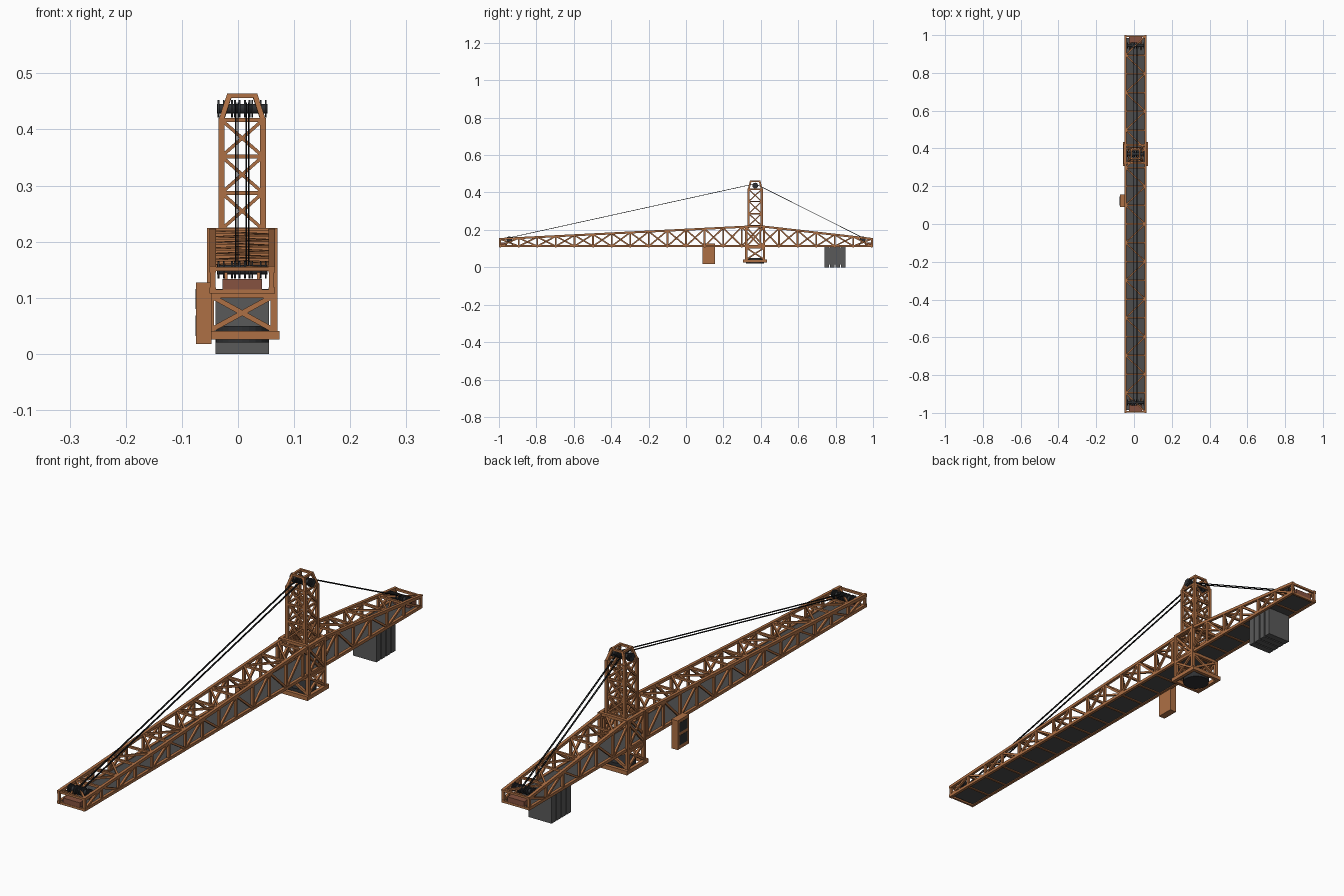
import bpy, bmesh, math
from mathutils import Vector, Matrix

if "Cube" in bpy.data.objects:
    bpy.data.objects.remove(bpy.data.objects["Cube"])

CX, TY = 0.0075, 0.37          # crane centre line, tower position


def mat(name, c):
    m = bpy.data.materials.new(name)
    m.diffuse_color = (*c, 1)
    m.use_nodes = True
    m.node_tree.nodes["Principled BSDF"].inputs["Base Color"].default_value = m.diffuse_color
    return m


ORANGE = mat("orange_steel", (0.42, 0.16, 0.058))
RED = mat("red_brown", (0.24, 0.085, 0.05))
GREY = mat("concrete_grey", (0.10, 0.10, 0.10))
DECK = mat("deck_grey", (0.075, 0.075, 0.075))
DARK = mat("dark_metal", (0.028, 0.03, 0.033))
BLACK = mat("rope_black", (0.008, 0.009, 0.01))


class Part:
    """Collects beams, boxes and cylinders in one mesh; x is relative to the centre line."""
    def __init__(self):
        self.bm = bmesh.new()

    def box(self, c, s):
        m = Matrix.Translation(c) @ Matrix.Diagonal((*s, 1))
        bmesh.ops.create_cube(self.bm, size=1, matrix=m)

    def beam(self, a, b, w, h=None):
        a, b = Vector(a), Vector(b)
        d = (b - a).normalized()
        ref = Vector((1, 0, 0)) if abs(d.x) < 0.99 else Vector((0, 0, 1))
        u = d.cross(ref).normalized()
        v = d.cross(u)
        rot = Matrix((v, u, d)).transposed().to_4x4()
        m = Matrix.Translation((a + b) / 2) @ rot @ Matrix.Diagonal((w, h or w, (b - a).length, 1))
        bmesh.ops.create_cube(self.bm, size=1, matrix=m)

    def rod(self, a, b, r, n=16):
        a, b = Vector(a), Vector(b)
        m = Matrix.Translation((a + b) / 2) @ (b - a).to_track_quat('Z', 'Y').to_matrix().to_4x4()
        bmesh.ops.create_cone(self.bm, cap_ends=True, segments=n, radius1=r, radius2=r,
                              depth=(b - a).length, matrix=m)

    def done(self, name, material):
        bmesh.ops.recalc_face_normals(self.bm, faces=self.bm.faces)
        me = bpy.data.meshes.new(name)
        self.bm.to_mesh(me)
        self.bm.free()
        me.materials.append(material)
        ob = bpy.data.objects.new(name, me)
        ob.location.x = CX
        bpy.context.collection.objects.link(ob)
        return ob


HW, ZB, ZE, ZT = 0.0525, 0.113, 0.151, 0.217    # truss half width, bottom, end top, peak


def top(y):
    if y < 0.32:
        return ZE + (ZT - ZE) * (y + 1) / 1.32
    if y <= 0.42:
        return ZT
    return ZT + (ZE - ZT) * (y - 0.42) / 0.58


# jib truss: chords, posts and zigzag diagonals
Y0, Y1, N = -0.994, 0.994, 20
ys = [Y0 + (Y1 - Y0) * i / N for i in range(N + 1)]
p = Part()
for s in (-1, 1):
    x = s * HW
    p.beam((x, -1, ZB), (x, 1, ZB), 0.011)
    for a, b in ((-1, 0.32), (0.32, 0.42), (0.42, 1)):
        p.beam((x, a, top(a)), (x, b, top(b)), 0.011)
    for i, y in enumerate(ys):
        p.beam((x, y, ZB), (x, y, top(y)), 0.009)
        if i < N:
            y2 = ys[i + 1]
            up = (i % 2 == 0) == (s > 0)
            za, zb = (ZB, top(y2)) if up else (top(y), ZB)
            p.beam((x, y, za), (x, y2, zb), 0.008)
p.done("truss_sides", ORANGE)

# cross members above and below
p = Part()
for i, y in enumerate(ys):
    p.beam((-HW, y, ZB - 0.002), (HW, y, ZB - 0.002), 0.008)
    p.beam((-HW, y, top(y)), (HW, y, top(y)), 0.008)
    if i < N:
        s = 1 if i % 2 else -1
        y2 = ys[i + 1]
        p.beam((-s * HW, y, top(y)), (s * HW, y2, top(y2)), 0.007)
p.done("truss_cross_members", ORANGE)

p = Part()
p.box((0, 0, ZB), (0.098, 1.97, 0.005))
p.done("walkway_deck", DECK)

# support frame around the truss
p = Part()
FX, FY = 0.0565, 0.0475
for sx in (-1, 1):
    for sy in (-1, 1):
        p.beam((sx * FX, TY + sy * FY, 0.03), (sx * FX, TY + sy * FY, 0.224), 0.012)
    p.box((sx * 0.06, TY, 0.033), (0.013, 0.128, 0.015))
    for z in (0.105, 0.219):
        p.beam((sx * FX, TY - FY, z), (sx * FX, TY + FY, z), 0.011)
    for z1, z2 in ((0.042, 0.104), (0.104, 0.042), (0.11, 0.215), (0.215, 0.11)):
        p.beam((sx * FX, TY - FY, z1), (sx * FX, TY + FY, z2), 0.008)
for sy in (-1, 1):
    p.box((0, TY + sy * 0.0575, 0.033), (0.133, 0.013, 0.015))
    for z in (0.105, 0.219):
        p.beam((-FX, TY + sy * FY, z), (FX, TY + sy * FY, z), 0.011)
    for s in (-1, 1):
        p.beam((-s * FX, TY + sy * FY, 0.042), (s * FX, TY + sy * FY, 0.104), 0.009)
p.done("support_frame", ORANGE)

p = Part()
p.rod((0, TY, 0.02), (0, TY, 0.05), 0.048, 24)
p.done("slewing_ring", DARK)

# tower with tapered head
p = Part()
TX, TD, ZH = 0.037, 0.035, 0.42
levels = [0.222, 0.287, 0.352, 0.417]
for sx in (-1, 1):
    for sy in (-1, 1):
        p.beam((sx * TX, TY + sy * TD, 0.21), (sx * TX, TY + sy * TD, ZH), 0.011)
        p.beam((sx * TX, TY + sy * TD, ZH - 0.003), (sx * 0.023, TY + sy * 0.024, 0.46), 0.009)
for s in (-1, 1):
    p.beam((-0.027, TY + s * 0.024, 0.46), (0.027, TY + s * 0.024, 0.46), 0.008)
    p.beam((s * 0.023, TY - 0.028, 0.46), (s * 0.023, TY + 0.028, 0.46), 0.008)
    for z in levels:
        p.beam((-TX, TY + s * TD, z), (TX, TY + s * TD, z), 0.007)
        p.beam((s * TX, TY - TD, z), (s * TX, TY + TD, z), 0.007)
    for a, b in zip(levels, levels[1:]):
        for z1, z2 in ((a, b), (b, a)):
            p.beam((-TX, TY + s * TD, z1), (TX, TY + s * TD, z2), 0.006)
            p.beam((s * TX, TY - TD, z1), (s * TX, TY + TD, z2), 0.006)
p.done("tower", ORANGE)


# sheave drums at tower head and both ends
def sheave(name, y, z):
    q = Part()
    q.rod((-0.045, y, z), (0.045, y, z), 0.0085)
    for x in (-0.042, -0.033, -0.018, -0.013, -0.005, 0.005, 0.013, 0.018, 0.033, 0.042):
        q.rod((x - 0.0016, y, z), (x + 0.0016, y, z), 0.0155)
    q.done(name, DARK)


sheave("tower_sheave", TY, 0.437)
for nm, s in (("front", -1), ("rear", 1)):
    sheave(nm + "_sheave", s * 0.945, 0.15)
    p = Part()
    p.box((0, s * 0.977, 0.1235), (0.07, 0.04, 0.02))
    p.done(nm + "_end_block", RED)
    p = Part()
    for x in (-0.029, 0.029):
        p.beam((x, s * 0.925, 0.115), (x, s * 0.945, 0.15), 0.006)
        p.beam((x, s * 0.965, 0.115), (x, s * 0.945, 0.15), 0.006)
    p.done(nm + "_sheave_bracket", ORANGE)

# stay ropes
p = Part()
for x in (-0.0115, -0.0075, 0.0075, 0.0115):
    p.rod((x, -0.945, 0.158), (x, TY, 0.447), 0.0015, 6)
    p.rod((x, 0.945, 0.158), (x, TY, 0.447), 0.0015, 6)
p.done("stay_ropes", BLACK)

# counterweight slabs
p = Part()
for i in range(4):
    p.box((0, 0.752 + i * 0.0297, 0.0575), (0.096, 0.025, 0.115))
p.box((0, 0.797, 0.06), (0.085, 0.1, 0.09))
p.done("counterweight", GREY)

# operator cabin with window plates on its outer side
p = Part()
p.box((-0.061 - CX, 0.122, 0.0725), (0.027, 0.066, 0.109))
p.done("cabin", ORANGE)
p = Part()
for z, h in ((0.098, 0.036), (0.05, 0.036)):
    p.box((-0.0745 - CX, 0.122, z), (0.002, 0.046, h))
p.done("cabin_windows", DARK)
